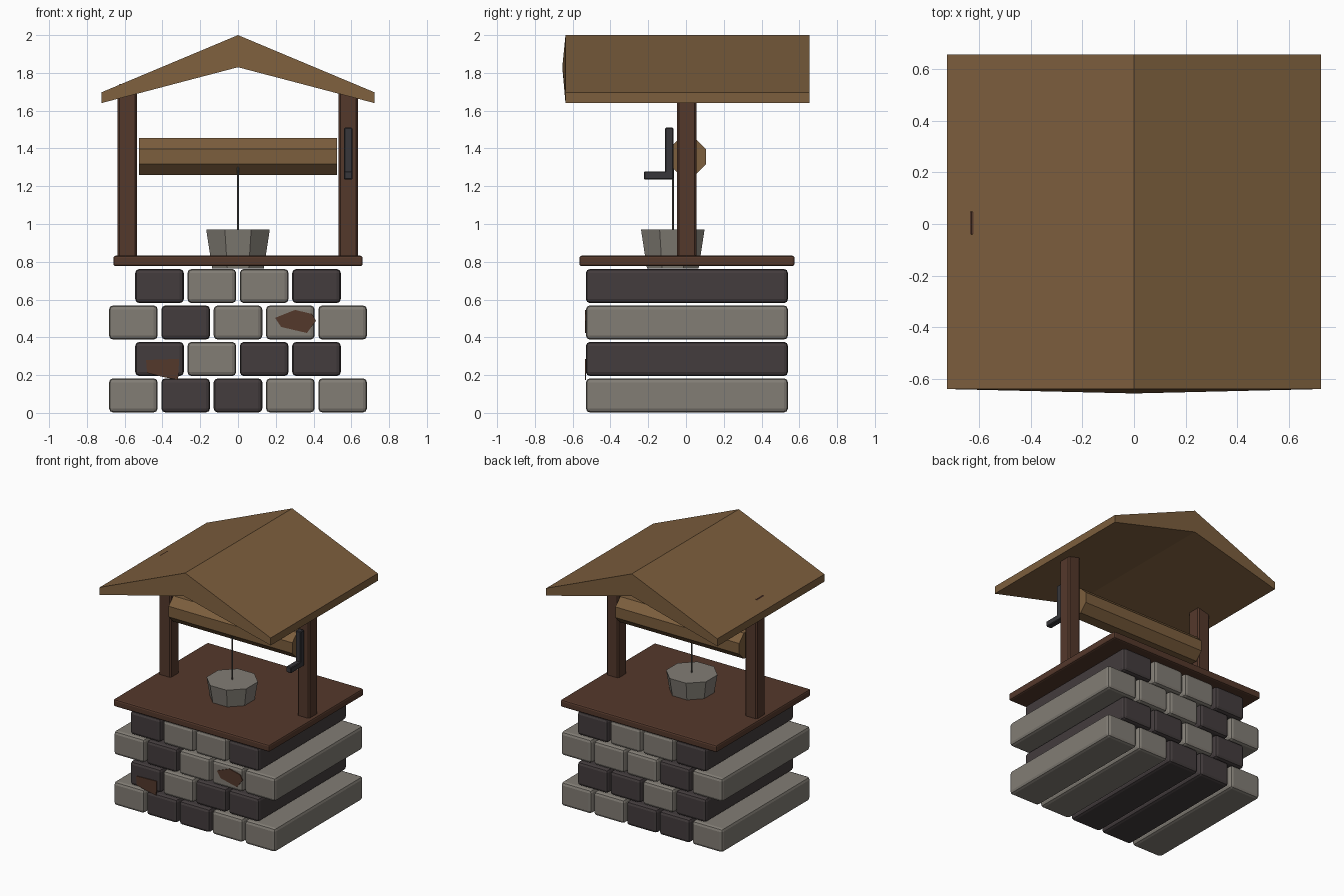
import bpy, bmesh, math
from mathutils import Matrix, Vector

if "Cube" in bpy.data.objects:
    bpy.data.objects.remove(bpy.data.objects["Cube"])


def material(name, rgb):
    m = bpy.data.materials.new(name)
    lin = [((c / 255 + 0.055) / 1.055) ** 2.4 for c in rgb]
    m.diffuse_color = (*lin, 1)
    m.use_nodes = True
    m.node_tree.nodes["Principled BSDF"].inputs["Base Color"].default_value = m.diffuse_color
    return m


TAN = material("tan wood", (124, 94, 61))
BROWN = material("dark brown wood", (84, 56, 43))
LIGHT = material("light stone", (130, 125, 117))
DARK = material("dark stone", (67, 60, 61))
IRON = material("iron", (55, 54, 58))
ROPE = material("rope grey", (90, 87, 82))


def finish(name, bm, mat):
    bmesh.ops.recalc_face_normals(bm, faces=bm.faces)
    me = bpy.data.meshes.new(name)
    bm.to_mesh(me)
    bm.free()
    me.materials.append(mat)
    ob = bpy.data.objects.new(name, me)
    bpy.context.collection.objects.link(ob)
    return ob


def box(name, x, y, z, mat, bevel=0.0, segments=1):
    """Box from (min, max) ranges, with optional bevelled edges."""
    bm = bmesh.new()
    lo, hi = Vector((x[0], y[0], z[0])), Vector((x[1], y[1], z[1]))
    bmesh.ops.create_cube(bm, size=1, matrix=Matrix.Translation((lo + hi) / 2)
                          @ Matrix.Diagonal((*(hi - lo), 1)))
    if bevel:
        bmesh.ops.bevel(bm, geom=bm.edges[:], offset=bevel, segments=segments,
                        profile=0.5, affect='EDGES')
    return finish(name, bm, mat)


def cylinder(name, r1, r2, depth, sides, matrix, mat):
    bm = bmesh.new()
    # half-step turn so that flat sides face the axes
    bmesh.ops.create_cone(bm, cap_ends=True, segments=sides, radius1=r1, radius2=r2,
                          depth=depth, matrix=matrix @ Matrix.Rotation(math.pi / sides, 4, 'Z'))
    return finish(name, bm, mat)


def prism(name, points, y0, y1, mat):
    """Extrude an xz outline from y0 to y1."""
    bm = bmesh.new()
    face = bm.faces.new([bm.verts.new((x, y0, z)) for x, z in points])
    new = bmesh.ops.extrude_face_region(bm, geom=[face])["geom"]
    for v in new:
        if isinstance(v, bmesh.types.BMVert):
            v.co.y = y1
    return finish(name, bm, mat)


# Stone courses: long blocks running front to back, offset every other row
PITCH = 0.277
for row, pattern in enumerate(("LDDLL", "DLDD", "LDLLL", "DLLD")):
    z = 0.002 + row * 0.193
    for i, c in enumerate(pattern):
        x = (i - (len(pattern) - 1) / 2) * PITCH
        box(f"stone_{row}_{i}", (x - 0.129, x + 0.129), (-0.53, 0.54), (z, z + 0.181),
            LIGHT if c == "L" else DARK, 0.022, 2)

# Worn brown patches on the front stones
prism("patch_left", [(-.487, .28), (-.312, .286), (-.317, .175), (-.397, .19), (-.481, .212)],
      -0.536, -0.529, BROWN)
prism("patch_right", [(.196, .503), (.302, .545), (.392, .524), (.413, .487), (.365, .423),
                      (.228, .455)], -0.536, -0.529, BROWN)

# Wooden top board and posts
box("top_board", (-0.66, 0.66), (-0.565, 0.575), (0.777, 0.832), BROWN, 0.012, 2)
box("left_post", (-0.638, -0.535), (-0.048, 0.056), (0.80, 1.74), BROWN, 0.01)
box("right_post", (0.533, 0.634), (-0.048, 0.056), (0.80, 1.725), BROWN, 0.01)

# Gabled roof, with the inner ridge point pushed slightly forward
roof = prism("roof", [(-.723, 1.64), (0, 1.83), (.723, 1.64), (.723, 1.697), (0, 2.0),
                      (-.723, 1.697)], -0.638, 0.655, TAN)
for v in roof.data.vertices:
    if abs(v.co.x) < 0.01 and v.co.y < 0 and v.co.z < 1.9:
        v.co.y = -0.655

# Octagonal roller between the posts
cylinder("roller", 0.106, 0.106, 1.046, 8,
         Matrix.Translation((0, 0.007, 1.357)) @ Matrix.Rotation(math.pi / 2, 4, 'Y'), TAN)

# Rope and bucket
cylinder("rope", 0.006, 0.006, 0.42, 6, Matrix.Translation((0, -0.07, 1.13)), ROPE)
cylinder("bucket", 0.148, 0.182, 0.205, 8, Matrix.Translation((0, -0.07, 0.8675)), LIGHT)

# Crank handle on the right post
box("crank_arm", (0.562, 0.606), (-0.11, -0.066), (1.237, 1.51), IRON, 0.005)
box("crank_grip", (0.562, 0.606), (-0.223, -0.068), (1.235, 1.279), IRON, 0.005)
